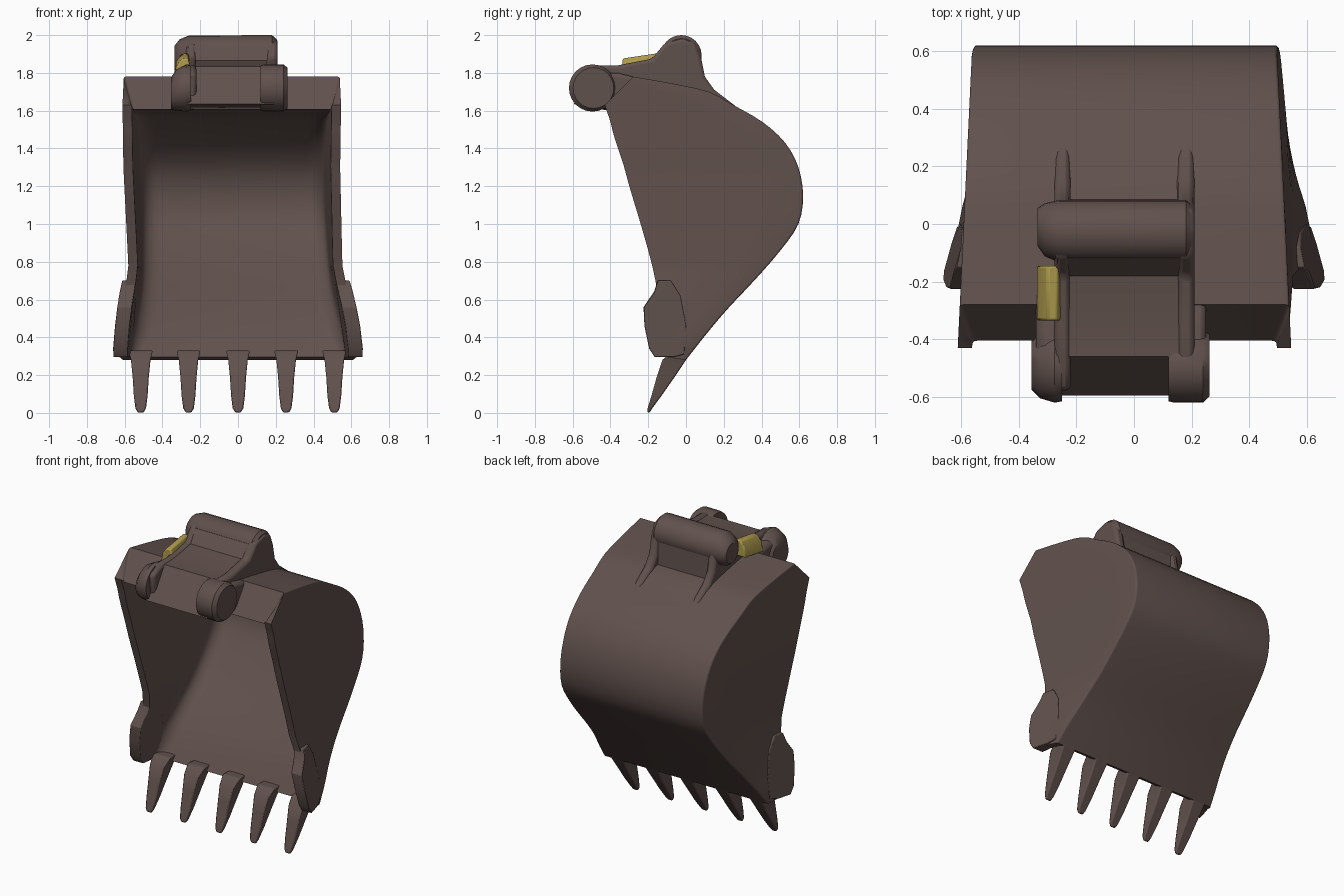
import bpy, bmesh, math
from mathutils import Vector

if "Cube" in bpy.data.objects:
    bpy.data.objects.remove(bpy.data.objects["Cube"])


def material(name, rgb):
    m = bpy.data.materials.new(name)
    m.diffuse_color = (*rgb, 1)
    m.use_nodes = True
    m.node_tree.nodes["Principled BSDF"].inputs["Base Color"].default_value = m.diffuse_color
    return m


STEEL = material("brown_steel", (0.118, 0.082, 0.073))
YELLOW = material("yellow_paint", (0.43, 0.33, 0.075))


def clamp(v):
    return max(0.0, min(1.0, v))


def half_width(y, z):
    # sides widen towards the mouth and flare out at the cutting edge
    return 0.558 - 0.048 * y + 0.068 * clamp((0.78 - z) / 0.4) * clamp((0.33 - y) / 0.45)


def centre_x(z):
    return -0.033 * clamp((z - 0.4) / 0.9)


def finish(name, bm, mat=STEEL, bevel=0.0, angle=35):
    bmesh.ops.recalc_face_normals(bm, faces=bm.faces[:])
    me = bpy.data.meshes.new(name)
    bm.to_mesh(me)
    bm.free()
    ob = bpy.data.objects.new(name, me)
    bpy.context.collection.objects.link(ob)
    me.materials.append(mat)
    if bevel:
        mod = ob.modifiers.new("soft_edges", "BEVEL")
        mod.width, mod.segments, mod.limit_method = bevel, 2, "ANGLE"
        mod.angle_limit = math.radians(30)
    bpy.ops.object.select_all(action="DESELECT")
    ob.select_set(True)
    bpy.context.view_layer.objects.active = ob
    bpy.ops.object.shade_smooth_by_angle(angle=math.radians(angle))
    return ob


def loft(name, rings, **kw):
    # closed rings joined in order, with capped ends
    bm = bmesh.new()
    vs = [[bm.verts.new(p) for p in r] for r in rings]
    n = len(rings[0])
    for a, b in zip(vs, vs[1:]):
        for i in range(n):
            j = (i + 1) % n
            bm.faces.new((a[i], a[j], b[j], b[i]))
    bm.faces.new(vs[0])
    bm.faces.new(vs[-1])
    return finish(name, bm, **kw)


def prism(name, pts, x0, x1, **kw):
    return loft(name, [[(x, y, z) for y, z in pts] for x in (x0, x1)], **kw)


def round_bar(name, stations, n=24, **kw):
    # bar along x through (x, y, z, radius) stations
    return loft(name, [[(x, y + r * math.cos(2 * math.pi * i / n), z + r * math.sin(2 * math.pi * i / n))
                        for i in range(n)] for x, y, z, r in stations], **kw)


# Bucket shell stations: mouth edge, outer back, inner back (y, z each)
STATIONS = [
    (-.43, 1.63, -.28, 1.78, -.405, 1.605), (-.42, 1.60, -.08, 1.745, -.15, 1.60),
    (-.40, 1.54, .12, 1.70, .08, 1.58), (-.385, 1.48, .25, 1.63, .20, 1.54),
    (-.36, 1.40, .405, 1.54, .35, 1.46), (-.33, 1.31, .525, 1.43, .46, 1.37),
    (-.30, 1.20, .595, 1.30, .53, 1.27), (-.27, 1.10, .62, 1.15, .56, 1.15),
    (-.24, 1.00, .595, 1.00, .54, 1.02), (-.20, .86, .50, .86, .455, .89),
    (-.17, .74, .37, .71, .33, .74), (-.15, .62, .22, .55, .185, .585),
    (-.15, .48, .11, .42, .07, .45), (-.13, .30, .00, .28, -.035, .295)]


def smooth_path(st, steps=3):
    # Catmull-Rom interpolation between stations
    out = []
    for k in range(len(st) - 1):
        p = [Vector(st[max(0, min(len(st) - 1, k + d))]) for d in (-1, 0, 1, 2)]
        for s in range(steps):
            t = s / steps
            out.append(0.5 * (2 * p[1] + (p[2] - p[0]) * t
                              + (2 * p[0] - 5 * p[1] + 4 * p[2] - p[3]) * t * t
                              + (3 * p[1] - p[0] - 3 * p[2] + p[3]) * t ** 3))
    return out + [Vector(st[-1])]


def u_section(f, b, off, r):
    # U from one mouth edge around the back to the other
    d = b - f
    length = d.length
    r = min(r, 0.45 * length)
    path = [(0, 0)] + [(q * (length - r) / length, 0) for q in (.25, .5, .75)]
    for i in range(6):
        a = math.pi / 2 * i / 5
        path.append(((length - r + r * math.sin(a)) / length, r * (1 - math.cos(a))))
    sides = []
    for s in (-1, 1):
        row = []
        for t, inset in path:
            y, z = f + d * t
            row.append((s * (half_width(y, z) - off - inset) + centre_x(z), y, z))
        sides.append(row)
    return sides[0] + sides[1][::-1]


def bucket_shell():
    bm = bmesh.new()
    outer, inner = [], []
    for s in smooth_path(STATIONS):
        f, b, i = Vector(s[0:2]), Vector(s[2:4]), Vector(s[4:6])
        outer.append([bm.verts.new(p) for p in u_section(f, b, 0, 0.012)])
        inner.append([bm.verts.new(p) for p in u_section(f, i, 0.05, 0.09)])
    n = len(outer[0])
    for k in range(len(outer) - 1):
        for g in (outer, inner):
            for i in range(n - 1):
                bm.faces.new((g[k][i], g[k][i + 1], g[k + 1][i + 1], g[k + 1][i]))
        for e in (0, n - 1):   # mouth rims
            bm.faces.new((outer[k][e], outer[k + 1][e], inner[k + 1][e], inner[k][e]))
    for k in (0, len(outer) - 1):   # top beam face and cutting lip
        for i in range(n - 1):
            bm.faces.new((outer[k][i], outer[k][i + 1], inner[k][i + 1], inner[k][i]))
    finish("bucket_shell", bm)


bucket_shell()

# Side cutters beside the lip, thickest at their front edge
CUTTER = [(-.15, .70), (-.17, .64), (-.225, .56), (-.22, .46), (-.195, .34), (-.165, .295),
          (-.07, .295), (-.01, .31), (.0, .46), (-.03, .62), (-.08, .70)]
for side, s in (("left", -1), ("right", 1)):
    loft(side + "_side_cutter",
         [[(s * (half_width(y, z) + (-.05 if inside else .024 * clamp(-y / .17) + .003)) + centre_x(z), y, z)
           for y, z in CUTTER] for inside in (True, False)], bevel=0.004)

# Teeth: z, front y, back y, half width
TOOTH = [(.33, -.07, .03, .064), (.28, -.125, .0, .052), (.19, -.155, -.06, .043),
         (.09, -.183, -.13, .037), (.025, -.203, -.178, .029), (.002, -.206, -.192, .017)]
for k, x in enumerate((-.515, -.262, 0, .255, .51)):
    loft("tooth_%d" % (k + 1),
         [[(x - w, y0, z), (x + w, y0, z), (x + w * .9, y1, z), (x - w * .9, y1, z)]
          for z, y0, y1, w in TOOTH], bevel=0.012)

# Hitch: ears that hold both pins and run down the back
EAR = [(-.56, 1.64), (-.58, 1.80), (-.50, 1.84), (-.36, 1.84), (-.18, 1.875), (-.11, 1.96),
       (-.02, 1.985), (.05, 1.96), (.08, 1.88), (.10, 1.78), (.15, 1.71), (.32, 1.58),
       (.10, 1.66), (-.25, 1.68), (-.42, 1.60)]
prism("left_ear", EAR, -.275, -.22, bevel=0.018)
prism("right_ear", EAR, .15, .21, bevel=0.018)

# Filled middle of the hitch with its sloped front panel
MIDDLE = [(-.595, 1.635), (-.46, 1.835), (-.36, 1.835), (-.18, 1.865), (-.12, 1.945), (.0, 1.96),
          (.075, 1.88), (.085, 1.70), (-.30, 1.66), (-.43, 1.605)]
prism("hitch_middle", MIDDLE, -.265, .19)

# Shoulders joining the front bosses to the top plate
SHOULDER = [(-.50, 1.61), (-.52, 1.80), (-.36, 1.80), (-.17, 1.75), (-.2, 1.70), (-.41, 1.61)]
prism("left_shoulder", SHOULDER, -.34, -.25, bevel=0.03)
prism("right_shoulder", SHOULDER, .15, .25, bevel=0.02)

# Pin bosses and the rear pin tube
round_bar("left_front_boss", [(-.355, -.49, 1.69, .085), (-.325, -.495, 1.71, .11),
                              (-.275, -.495, 1.72, .125), (-.25, -.495, 1.72, .12)])
round_bar("right_front_boss", [(.12, -.495, 1.72, .12), (.14, -.495, 1.72, .125),
                               (.24, -.495, 1.72, .125), (.262, -.49, 1.72, .108)])
round_bar("rear_pin_tube", [(-.335, -.01, 1.88, .065), (-.31, -.02, 1.885, .092),
                            (-.26, -.025, 1.89, .108), (.18, -.025, 1.892, .108),
                            (.2, -.025, 1.89, .092)])

# Yellow painted lug on the left of the hitch
LUG = [(-.338, 1.78), (-.328, 1.845), (-.3, 1.885), (-.265, 1.89), (-.25, 1.84), (-.265, 1.78)]
loft("yellow_lug", [[(x, y, z + (y + .25) * .15) for x, z in LUG] for y in (-.335, -.145)],
     mat=YELLOW, bevel=0.008)
